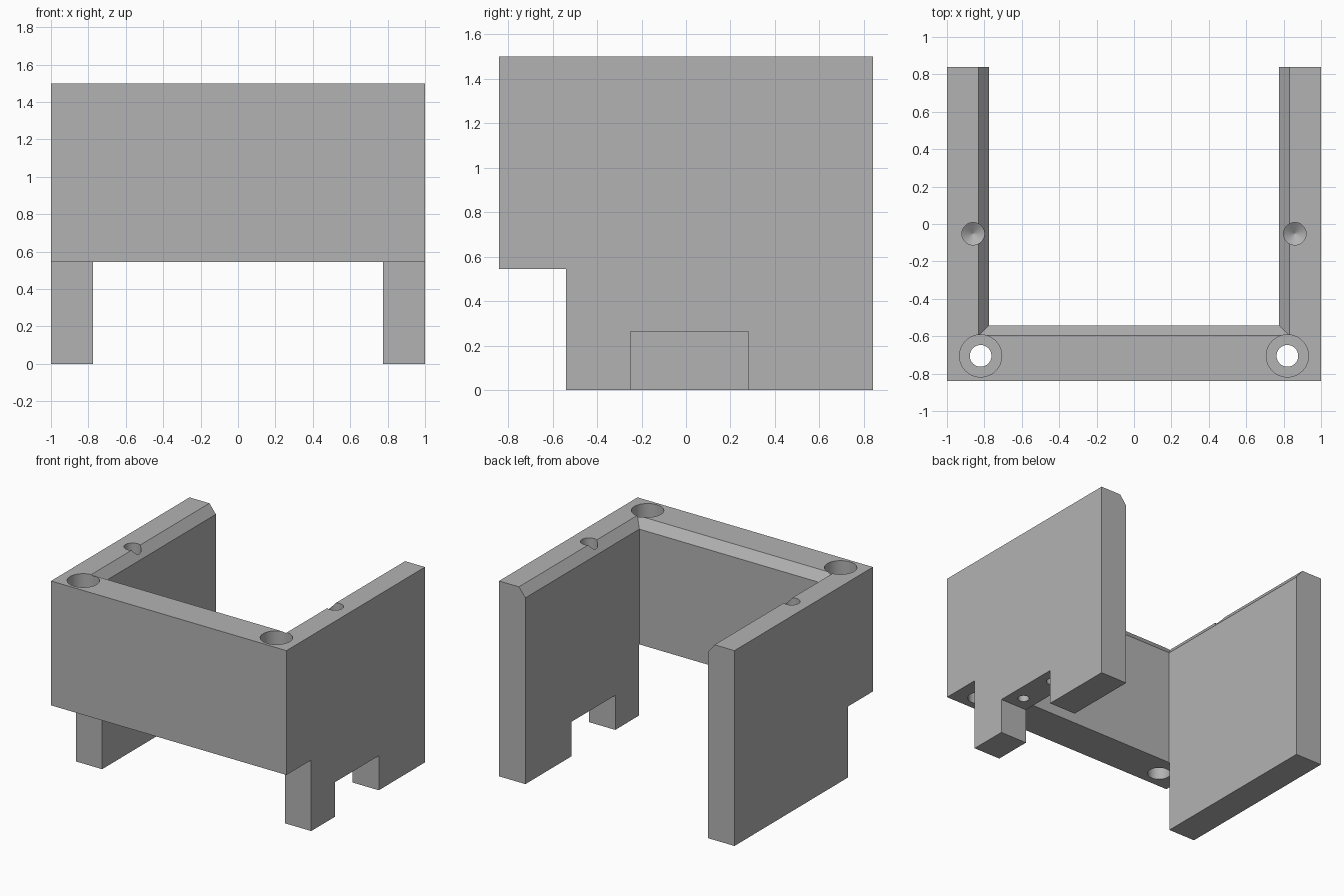
import bpy, bmesh, math

cube = bpy.data.objects.get("Cube")
if cube:
    bpy.data.objects.remove(cube, do_unlink=True)

grey = bpy.data.materials.new("Plain grey")
grey.use_nodes = True
colour = (0.45, 0.45, 0.45, 1)
grey.diffuse_color = colour
grey.node_tree.nodes["Principled BSDF"].inputs["Base Color"].default_value = colour


def loft(name, rings):
    """Closed solid through rings of points with equal counts."""
    bm = bmesh.new()
    loops = [[bm.verts.new(p) for p in ring] for ring in rings]
    count = len(rings[0])
    for a, b in zip(loops, loops[1:]):
        for i in range(count):
            j = (i + 1) % count
            bm.faces.new((a[i], a[j], b[j], b[i]))
    bm.faces.new(loops[0][::-1])
    bm.faces.new(loops[-1])
    bmesh.ops.recalc_face_normals(bm, faces=bm.faces)
    mesh = bpy.data.meshes.new(name)
    bm.to_mesh(mesh)
    bm.free()
    mesh.materials.append(grey)
    obj = bpy.data.objects.new(name, mesh)
    bpy.context.collection.objects.link(obj)
    return obj


def rectangle(x0, x1, y0, y1, z):
    return [(x0, y0, z), (x1, y0, z), (x1, y1, z), (x0, y1, z)]


def drill(name, x, y, profile, sides=48):
    """Round cutter from (radius, height) pairs."""
    turns = [2 * math.pi * i / sides for i in range(sides)]
    return loft(name, [[(x + r * math.cos(a), y + r * math.sin(a), z) for a in turns]
                       for r, z in profile])


def cut(body, cutter):
    cutter.hide_render = True
    mod = body.modifiers.new("Cut", "BOOLEAN")
    mod.operation = "DIFFERENCE"
    mod.solver = "EXACT"
    mod.object = cutter
    bpy.context.view_layer.objects.active = body
    bpy.ops.object.modifier_apply(modifier=mod.name)
    bpy.data.objects.remove(cutter, do_unlink=True)


# Solid body: side outline with the raised front, extruded across the width
outline = [(-0.54, 0), (0.84, 0), (0.84, 1.5), (-0.84, 1.5), (-0.84, 0.545), (-0.54, 0.545)]
body = loft("bracket_body", [[(x, y, z) for y, z in outline] for x in (-1, 1)])

# Inner space, flaring at the top to chamfer the rim
slope = 0.055 / 0.07
inner = []
for z in (-0.1, 1.43, 1.6):
    flare = max(0, z - 1.43) * slope
    inner.append(rectangle(-0.776 - flare, 0.776 + flare, -0.542 - flare, 1, z))
cut(body, loft("inner_cutter", inner))

# Cable notch under the left wall
cut(body, loft("notch_cutter", [rectangle(0.7, 1.1, -0.25, 0.28, z) for z in (-0.1, 0.265)]))

for side in (-1, 1):
    # Stepped bolt holes through the front corners
    cut(body, drill("bolt_cutter", side * 0.82, -0.705,
                    [(0.08, 0.5), (0.08, 0.75), (0.058, 0.75), (0.058, 1.2),
                     (0.113, 1.2), (0.113, 1.6)]))
    # Blind drilled holes in the wall tops, with conical tips
    cut(body, drill("pilot_cutter", side * 0.86, -0.052,
                    [(0.001, 1.16), (0.06, 1.2), (0.06, 1.6)]))

# Small blind holes in the notch ceiling
for y in (-0.14, 0.17):
    cut(body, drill("small_hole_cutter", 0.89, y,
                    [(0.04, 0.2), (0.04, 0.5), (0.001, 0.53)]))

bpy.ops.object.select_all(action="DESELECT")
body.select_set(True)
bpy.context.view_layer.objects.active = body
bpy.ops.object.shade_smooth_by_angle(angle=math.radians(25))
